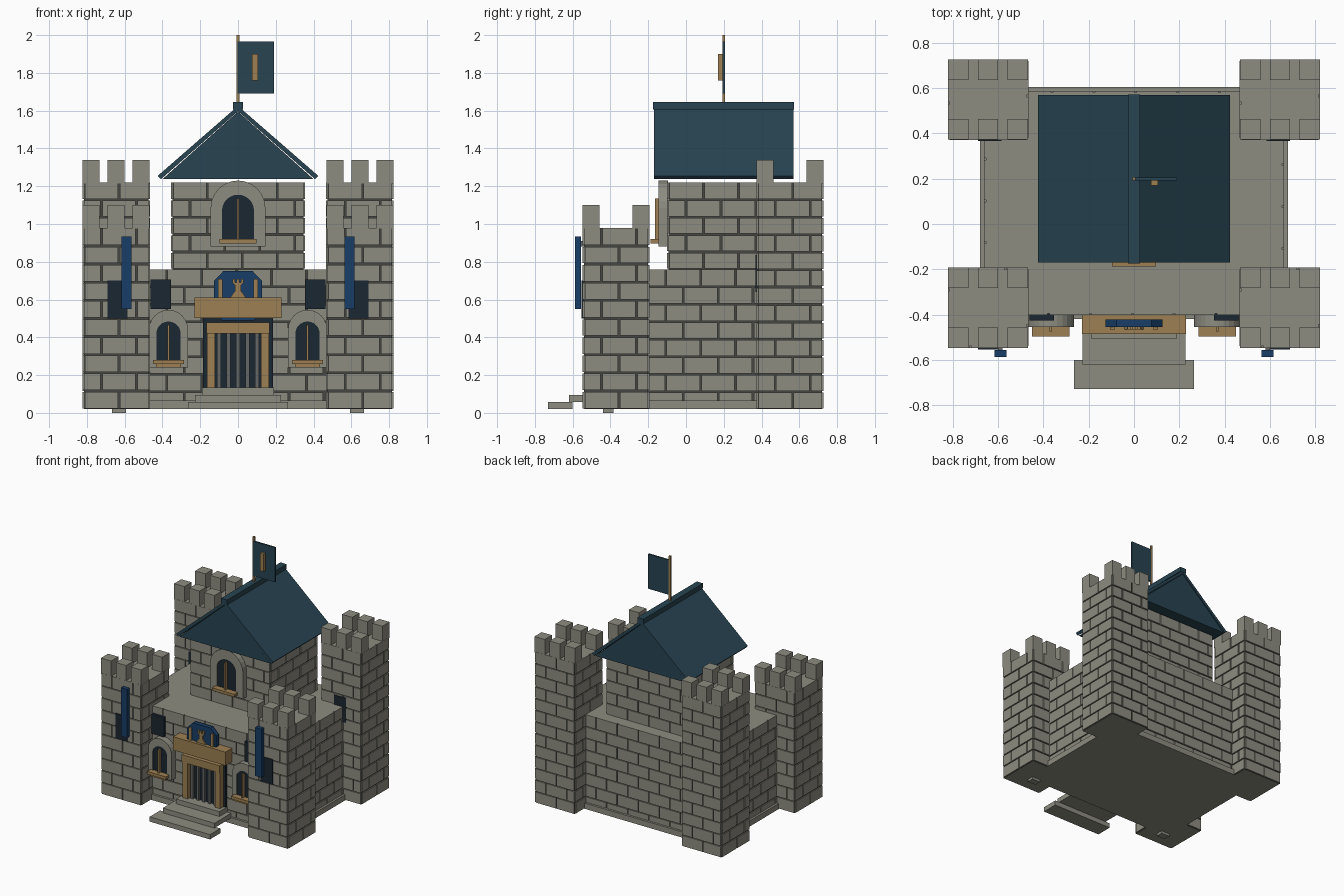
import bpy, bmesh, math
from mathutils import Vector

cube = bpy.data.objects.get("Cube")
if cube:
    bpy.data.objects.remove(cube, do_unlink=True)


def material(name, rgb):
    m = bpy.data.materials.new(name)
    m.use_nodes = True
    m.diffuse_color = (*rgb, 1)
    m.node_tree.nodes["Principled BSDF"].inputs["Base Color"].default_value = (*rgb, 1)
    return m


STONE = material("stone", (0.268, 0.265, 0.22))
MORTAR = material("mortar", (0.06, 0.06, 0.05))
ROOF = material("slate_blue", (0.021, 0.058, 0.085))
GOLD = material("tan_wood", (0.335, 0.214, 0.085))
BLUE = material("banner_blue", (0.009, 0.047, 0.135))
DARK = material("dark_glass", (0.011, 0.02, 0.031))
IRON = material("iron", (0.13, 0.137, 0.135))


def finish(name, bm, *mats):
    bmesh.ops.recalc_face_normals(bm, faces=bm.faces[:])
    me = bpy.data.meshes.new(name)
    bm.to_mesh(me)
    bm.free()
    for m in mats:
        me.materials.append(m)
    ob = bpy.data.objects.new(name, me)
    bpy.context.collection.objects.link(ob)
    return ob


def add_box(bm, lo, hi):
    lo, hi = Vector(lo), Vector(hi)
    verts = bmesh.ops.create_cube(bm, size=1)["verts"]
    for v in verts:
        v.co = Vector(a * b for a, b in zip(v.co, hi - lo)) + (lo + hi) / 2


def box(name, x, y, z, mat):
    bm = bmesh.new()
    add_box(bm, (x[0], y[0], z[0]), (x[1], y[1], z[1]))
    return finish(name, bm, mat)


def centred(name, cx, half, y, z, mat):
    return box(name, (cx - half, cx + half), y, z, mat)


def prism(name, pts, y, mat):
    """Extrude an x-z outline along y."""
    bm = bmesh.new()
    f = bm.faces.new([bm.verts.new((px, y[0], pz)) for px, pz in pts])
    ext = bmesh.ops.extrude_face_region(bm, geom=[f])["geom"]
    moved = [v for v in ext if isinstance(v, bmesh.types.BMVert)]
    bmesh.ops.translate(bm, verts=moved, vec=(0, y[1] - y[0], 0))
    return finish(name, bm, mat)


def arch(cx, half, z0, z1, n=12):
    """Round-topped outline whose crown is at z1."""
    top = z1 - half
    curve = [(cx + half * math.cos(math.pi * i / n), top + half * math.sin(math.pi * i / n))
             for i in range(n + 1)]
    return [(cx - half, z0), (cx + half, z0)] + curve


def core(name, x, y, z):
    """Mortar-coloured block with stone top and underside."""
    ob = box(name, x, y, z, MORTAR)
    ob.data.materials.append(STONE)
    for p in ob.data.polygons:
        p.material_index = int(abs(p.normal.z) > 0.5)


def brick_wall(bm, start, end, z, depth=0.008, length=0.185, gap=0.009):
    """Running-bond bricks from start to end, standing out to the right of that direction."""
    a, b = Vector(start), Vector(end)
    u = (b - a).normalized()
    out = Vector((u.y, -u.x))
    total = (b - a).length
    rows = round((z[1] - z[0]) / 0.0935)
    h = (z[1] - z[0]) / rows
    for r in range(rows):
        s = -length * (0.5 if r % 2 else 0.0)
        while s < total:
            s0, s1 = max(s + gap / 2, 0), min(s + length - gap / 2, total)
            if s1 - s0 > 0.02:
                p = a + u * s0 - out * 0.002
                q = a + u * s1 + out * depth
                add_box(bm, (min(p.x, q.x), min(p.y, q.y), z[0] + r * h + gap / 2),
                        (max(p.x, q.x), max(p.y, q.y), z[0] + (r + 1) * h - (gap / 2 if r < rows - 1 else 0)))
            s += length


def bricks(name, walls, z):
    bm = bmesh.new()
    for start, end in walls:
        brick_wall(bm, start, end, z)
    finish(name, bm, STONE)


def loop(x, y):
    c = [(x[0], y[0]), (x[1], y[0]), (x[1], y[1]), (x[0], y[1])]
    return [(c[i], c[(i + 1) % 4]) for i in range(4)]


GROUND = 0.02
SIDES = ((1, "left"), (-1, "right"))

# Corner towers with two rows of battlements
for s, side in SIDES:
    for end, cy, top in (("front", -0.37, 0.98), ("back", 0.55, 1.22)):
        cx, r = s * 0.645, 0.17
        x, y = (cx - r, cx + r), (cy - r, cy + r)
        name = f"{end}_{side}_tower"
        core(name, x, y, (GROUND, top))
        bricks(name + "_bricks", loop(x, y), (GROUND, top))
        bm = bmesh.new()
        for dx in (-0.132, 0, 0.132):
            for dy in (-0.132, 0.132):
                add_box(bm, (cx + dx - 0.045, cy + dy - 0.045, top - 0.005),
                        (cx + dx + 0.045, cy + dy + 0.045, top + 0.12))
        finish(name + "_battlements", bm, STONE)

# Main hall, plinth and keep
core("main_hall", (-0.655, 0.655), (-0.395, 0.58), (GROUND, 0.76))
bricks("main_hall_bricks", [((-0.47, -0.395), (0.47, -0.395)), ((0.655, -0.2), (0.655, 0.38)),
                            ((0.47, 0.58), (-0.47, 0.58)), ((-0.655, 0.38), (-0.655, -0.2))],
       (GROUND, 0.76))
box("plinth", (-0.68, 0.68), (-0.42, 0.605), (GROUND, 0.065), STONE)
KX, KY = (-0.347, 0.347), (-0.092, 0.492)
core("keep", KX, KY, (0.75, 1.22))
bricks("keep_bricks", loop(KX, KY), (0.76, 1.22))

# Gable roof: two slabs, a solid gable and a ridge cap
prism("roof_gable", [(-0.4, 1.237), (0.4, 1.237), (0, 1.595)], (-0.165, 0.565), ROOF)
for s, side in SIDES:
    slab = [(0, 1.625), (s * 0.425, 1.255), (s * 0.408, 1.237), (0, 1.597)]
    prism(f"{side}_roof_slab", slab, (-0.17, 0.57), ROOF)
centred("roof_ridge", 0, 0.027, (-0.175, 0.572), (1.607, 1.645), ROOF)

# Flag
centred("flag_pole", 0, 0.007, (0.193, 0.207), (1.6, 2.0), GOLD)
box("flag", (-0.003, 0.19), (0.192, 0.206), (1.69, 1.965), ROOF)
box("flag_emblem", (0.075, 0.107), (0.17, 0.193), (1.76, 1.9), GOLD)


# Arched windows with surround, glass, mullion and sill
def window(name, cx, wall, z0, z1, half, inner, crown, sill, depth):
    outer, hole = arch(cx, half, z0, z1), arch(cx, inner, z0 + 0.035, crown)
    bm = bmesh.new()
    front = wall - depth
    n = len(outer)
    a = [bm.verts.new((px, front, pz)) for px, pz in outer]
    b = [bm.verts.new((px, front, pz)) for px, pz in hole]
    faces = [bm.faces.new((a[i], a[(i + 1) % n], b[(i + 1) % n], b[i])) for i in range(n)]
    ext = bmesh.ops.extrude_face_region(bm, geom=faces)["geom"]
    bmesh.ops.translate(bm, verts=[v for v in ext if isinstance(v, bmesh.types.BMVert)],
                        vec=(0, depth + 0.005, 0))
    finish(name + "_surround", bm, STONE)
    prism(name + "_glass", hole, (front + 0.006, wall + 0.004), DARK)
    centred(name + "_mullion", cx, 0.006, (front - 0.02, front + 0.014), (z0 + 0.04, crown - 0.02), GOLD)
    centred(name + "_sill", cx, sill, (front - 0.042, front + 0.015), (z0 + 0.018, z0 + 0.04), GOLD)


window("keep_window", 0, -0.1, 0.88, 1.23, 0.145, 0.085, 1.155, 0.098, 0.045)
for s, side in SIDES:
    cx = s * 0.368
    window(f"{side}_window", cx, -0.4, 0.24, 0.545, 0.103, 0.064, 0.484, 0.082, 0.055)
    centred(f"{side}_window_bracket", cx, 0.067, (-0.48, -0.45), (0.24, 0.262), GOLD)
    # Dark slit panels and hanging banners
    centred(f"{side}_hall_panel", s * 0.408, 0.054, (-0.426, -0.39), (0.55, 0.705), DARK)
    centred(f"{side}_front_tower_panel", s * 0.638, 0.052, (-0.554, -0.53), (0.5, 0.7), DARK)
    centred(f"{side}_back_tower_panel", s * 0.638, 0.052, (0.367, 0.39), (0.64, 0.835), DARK)
    centred(f"{side}_banner", s * 0.59, 0.027, (-0.588, -0.556), (0.55, 0.935), BLUE)
    centred(f"{side}_banner_mount", s * 0.59, 0.01, (-0.56, -0.53), (0.88, 0.91), IRON)
    centred(f"{side}_foot", s * 0.63, 0.037, (-0.44, -0.385), (0, 0.025), STONE)
    # Door posts
    centred(f"{side}_door_post", s * 0.143, 0.022, (-0.46, -0.4), (0.13, 0.43), GOLD)

# Gate: dark doorway, bars, lintel and canopy
centred("doorway", 0, 0.185, (-0.418, -0.39), (0.13, 0.505), DARK)
for i in range(5):
    centred(f"gate_bar_{i + 1}", (i - 2) * 0.05, 0.01, (-0.436, -0.415), (0.12, 0.43), IRON)
centred("door_lintel", 0, 0.167, (-0.468, -0.4), (0.42, 0.478), GOLD)
centred("canopy", 0, 0.23, (-0.485, -0.395), (0.503, 0.61), GOLD)

# Crest: blue octagonal plaque with a small gold tower and side bars
plaque = [(0.078, 0.75), (0.127, 0.7), (0.127, 0.54), (0.085, 0.49)]
prism("crest_plaque", plaque + [(-px, pz) for px, pz in reversed(plaque)], (-0.456, -0.422), BLUE)
CREST_Y = (-0.466, -0.45)
prism("crest_tower", [(-0.045, 0.605), (0.045, 0.605), (0.028, 0.63), (0.016, 0.645), (0.016, 0.675),
                      (0.03, 0.69), (-0.03, 0.69), (-0.016, 0.675), (-0.016, 0.645), (-0.028, 0.63)],
      CREST_Y, GOLD)
for i in (-1, 0, 1):
    centred(f"crest_battlement_{i + 2}", i * 0.022, 0.007, CREST_Y, (0.688, 0.71), GOLD)
for s, side in SIDES:
    centred(f"{side}_crest_bar", s * 0.095, 0.012, CREST_Y, (0.605, 0.71), GOLD)

# Entrance steps
for i, (half, y0, y1) in enumerate(((0.265, -0.73, -0.6), (0.227, -0.62, -0.41), (0.19, -0.505, -0.4))):
    centred(f"step_{i + 1}", 0, half, (y0, y1), (0.02 + 0.038 * i, 0.058 + 0.038 * i), STONE)
